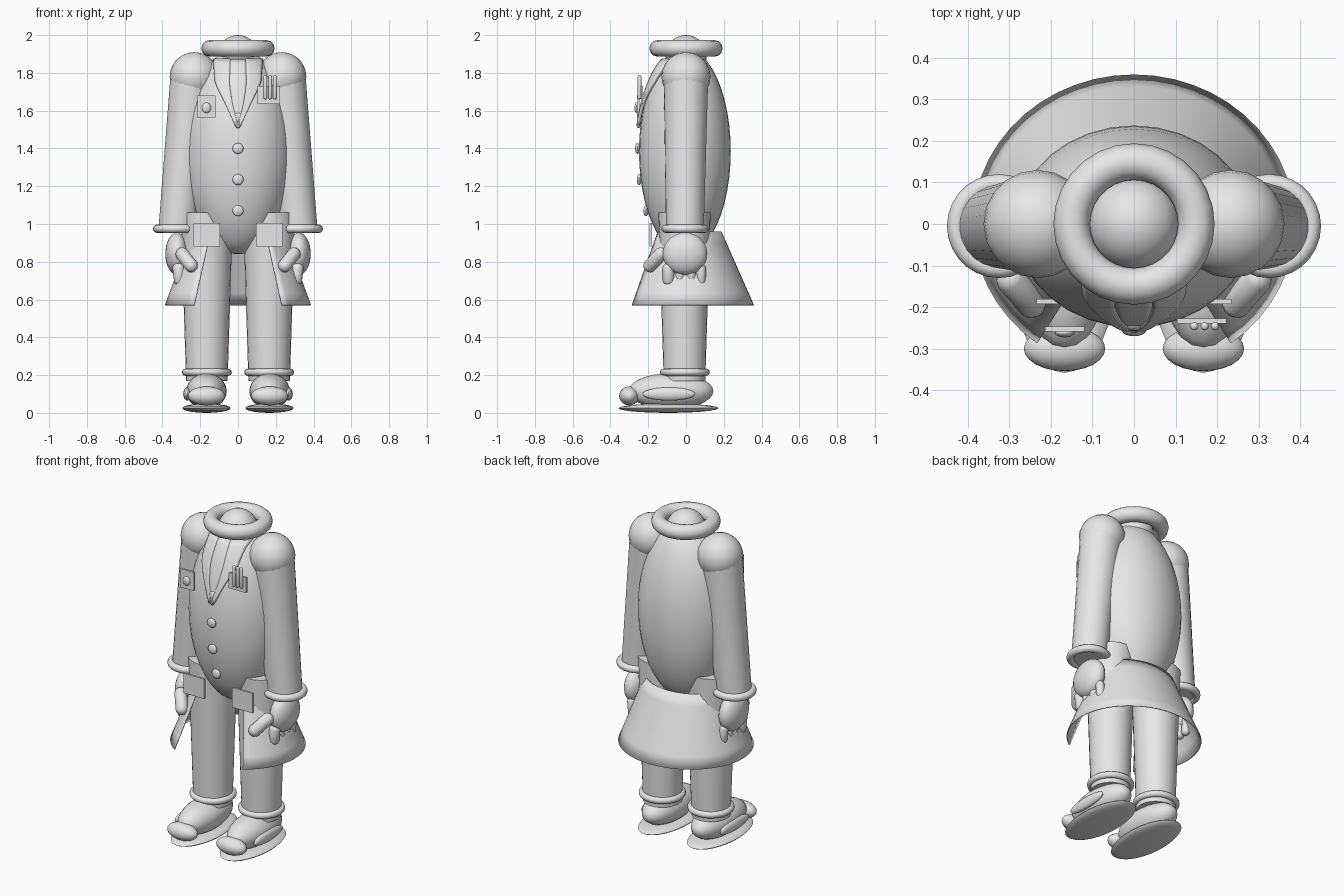
import bpy, bmesh, math
from mathutils import Vector

if "Cube" in bpy.data.objects:
    bpy.data.objects.remove(bpy.data.objects["Cube"])

grey = bpy.data.materials.new("light_grey")
grey.diffuse_color = (0.8, 0.8, 0.8, 1)
grey.use_nodes = True
grey.node_tree.nodes["Principled BSDF"].inputs["Base Color"].default_value = grey.diffuse_color


def finish(ob, name, angle=40):
    ob.name = name
    ob.data.materials.clear()
    ob.data.materials.append(grey)
    bpy.ops.object.select_all(action='DESELECT')
    ob.select_set(True)
    bpy.context.view_layer.objects.active = ob
    bpy.ops.object.transform_apply(location=False, rotation=False, scale=True)
    bpy.ops.object.shade_smooth_by_angle(angle=math.radians(angle))
    return ob


def ball(name, loc, size, seg=24, rings=14):
    bpy.ops.mesh.primitive_uv_sphere_add(segments=seg, ring_count=rings, location=loc)
    ob = bpy.context.object
    ob.scale = size
    return finish(ob, name)


def ring(name, loc, major, minor):
    bpy.ops.mesh.primitive_torus_add(location=loc, major_radius=major, minor_radius=minor,
                                     major_segments=28, minor_segments=12)
    return finish(bpy.context.object, name)


def tube(name, a, b, ra, rb, seg=24):
    a, b = Vector(a), Vector(b)
    bpy.ops.mesh.primitive_cone_add(vertices=seg, radius1=ra, radius2=rb, depth=(b - a).length,
                                    location=(a + b) / 2)
    ob = bpy.context.object
    ob.rotation_euler = (b - a).to_track_quat('Z', 'Y').to_euler()
    return finish(ob, name)


def capsule(name, a, b, r):
    # cylinder with rounded ends, made by stretching a sphere's halves apart
    a, b = Vector(a), Vector(b)
    bm = bmesh.new()
    bmesh.ops.create_uvsphere(bm, u_segments=16, v_segments=9, radius=r)
    for v in bm.verts:
        v.co.z += math.copysign((b - a).length / 2, v.co.z)
    ob = mesh_object(name, bm)
    ob.location = (a + b) / 2
    ob.rotation_euler = (b - a).to_track_quat('Z', 'Y').to_euler()
    return finish(ob, name)


def box(name, loc, size):
    bpy.ops.mesh.primitive_cube_add(size=1, location=loc)
    ob = bpy.context.object
    ob.scale = size
    return finish(ob, name, 30)


def mesh_object(name, bm):
    me = bpy.data.meshes.new(name)
    bm.to_mesh(me)
    bm.free()
    ob = bpy.data.objects.new(name, me)
    bpy.context.collection.objects.link(ob)
    return ob


def sheet(name, rows, thick):
    # quad grid from rows of points, given a thickness
    bm = bmesh.new()
    grid = [[bm.verts.new(p) for p in row] for row in rows]
    for r0, r1 in zip(grid, grid[1:]):
        for i in range(len(r0) - 1):
            bm.faces.new((r0[i], r0[i + 1], r1[i + 1], r1[i]))
    bmesh.ops.recalc_face_normals(bm, faces=bm.faces)
    ob = mesh_object(name, bm)
    mod = ob.modifiers.new("thickness", 'SOLIDIFY')
    mod.thickness = thick
    mod.offset = 0
    return finish(ob, name)


# Torso, neck and collar
TC, TR = (0, -0.006, 1.385), (0.285, 0.243, 0.545)
ball("torso", TC, TR, 32, 24)
ball("neck", (0, 0, 1.89), (0.11, 0.11, 0.11))
ring("collar", (0, 0, 1.93), 0.15, 0.044)


def chest_y(x, z):
    k = 1 - (x / TR[0]) ** 2 - ((z - TC[2]) / TR[2]) ** 2
    return TC[1] - TR[1] * math.sqrt(max(k, 0))


def lerp(table, z):
    for (z0, x0), (z1, x1) in zip(table, table[1:]):
        if z0 >= z >= z1:
            return x0 + (x1 - x0) * (z0 - z) / (z0 - z1)
    return table[-1][1]


# Tie and lapels laid over the chest
outer = [(1.87, 0.125), (1.74, 0.115), (1.64, 0.065), (1.52, 0.012)]
inner = [(1.87, 0.04), (1.74, 0.045), (1.64, 0.03), (1.52, 0.0)]
heights = [1.87 - 0.35 * i / 12 for i in range(13)]


def strip(name, left, right, lift, thick):
    rows = []
    for z in heights:
        a, b = left(z), right(z)
        xs = [a + (b - a) * i / 6 for i in range(7)]
        rows.append([(x, chest_y(x, z) - lift, z) for x in xs])
    return sheet(name, rows, thick)


strip("tie", lambda z: -lerp(inner, z) - 0.002, lambda z: lerp(inner, z) + 0.002, 0.008, 0.012)
for s in (-1, 1):
    strip("lapel", lambda z: s * lerp(inner, z), lambda z: s * (lerp(outer, z) + 0.003), 0.012, 0.018)

# Buttons
for z in (1.56, 1.40, 1.235, 1.07):
    ball("button", (0, chest_y(0, z) - 0.008, z), (0.029, 0.013, 0.029), 16, 10)
ball("lapel_stud", (0, chest_y(0, 1.525) - 0.01, 1.525), (0.014, 0.012, 0.018), 12, 8)

# Chest badges
box("badge_plate", (-0.167, -0.253, 1.622), (0.095, 0.012, 0.115))
ball("badge_boss", (-0.167, -0.261, 1.615), (0.024, 0.012, 0.028), 16, 10)
box("pin_plate", (0.163, -0.233, 1.683), (0.118, 0.012, 0.095))
for x in (0.145, 0.17, 0.195):
    capsule("pin_bar", (x, -0.246, 1.67), (x, -0.246, 1.778), 0.01)

# Coat skirt, open at the front
gap = math.radians(37)
rows = []
for j in range(7):
    t = j / 6
    rx, ry, z = 0.24 + 0.145 * t, 0.185 + 0.172 * t, 0.96 - 0.39 * t
    rows.append([])
    for i in range(41):
        a = gap + (2 * math.pi - 2 * gap) * i / 40
        rows[-1].append((rx * math.sin(a), -ry * math.cos(a), z))
sheet("coat_skirt", rows, 0.006)

for s in (-1, 1):
    # Arms
    ball("shoulder", (s * 0.232, 0, 1.78), (0.13, 0.13, 0.13), 20, 12)
    tube("sleeve", (s * 0.322, -0.006, 0.96), (s * 0.24, 0, 1.78), 0.1, 0.118)
    ring("cuff", (s * 0.325, -0.005, 0.975), 0.103, 0.022)
    # Hands
    ball("hand", (s * 0.322, -0.005, 0.842), (0.063, 0.118, 0.112))
    for y, r in ((-0.092, 0.032), (-0.032, 0.027), (0.027, 0.027), (0.08, 0.025)):
        capsule("finger", (s * 0.315, y, 0.765), (s * 0.308, y, 0.672 + r), r)
    capsule("thumb", (s * 0.295, -0.135, 0.84), (s * 0.248, -0.19, 0.78), 0.036)
    # Hip pocket
    box("pocket", (s * 0.165, -0.187, 0.943), (0.14, 0.012, 0.122))
    # Legs
    tube("leg", (s * 0.165, -0.008, 0.17), (s * 0.165, -0.008, 1.06), 0.11, 0.138)
    ring("ankle_ring", (s * 0.165, -0.006, 0.215), 0.113, 0.019)
    # Shoes
    ball("shoe", (s * 0.167, -0.08, 0.115), (0.107, 0.225, 0.095))
    ball("toe_cap", (s * 0.167, -0.3, 0.09), (0.098, 0.054, 0.05))
    ball("sole", (s * 0.167, -0.093, 0.025), (0.128, 0.265, 0.025), 32, 10)
    ball("shoe_side_patch", (s * 0.268, -0.09, 0.1), (0.022, 0.14, 0.035))
    ball("eyelet", (s * 0.195, -0.228, 0.172), (0.008, 0.008, 0.008), 10, 6)
